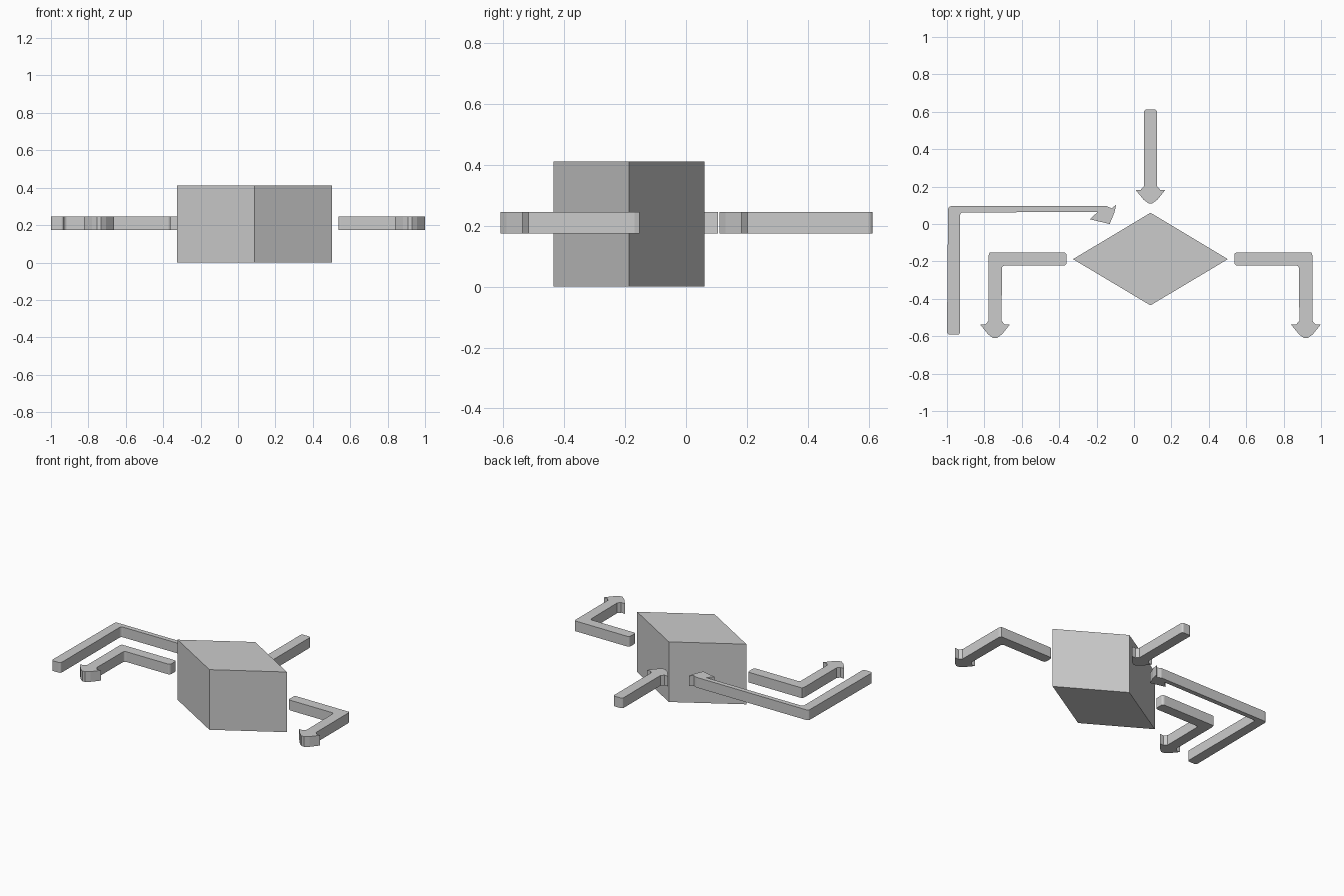
import bpy, bmesh

cube = bpy.data.objects.get("Cube")
if cube:
    bpy.data.objects.remove(cube, do_unlink=True)

grey = bpy.data.materials.new("plain_grey")
grey.use_nodes = True
colour = (0.6, 0.6, 0.6, 1)
grey.diffuse_color = colour
grey.node_tree.nodes["Principled BSDF"].inputs["Base Color"].default_value = colour

CENTRE = 0.088          # symmetry line of the block and its arrows
LOW, HIGH = 0.175, 0.245


def prism(name, outline, low, high, rounded=(), radius=0.015):
    """Extrude an outline upwards, rounding the corners listed by index."""
    bm = bmesh.new()
    base = [bm.verts.new((x, y, low)) for x, y in outline]
    face = bm.faces.new(base)
    top = bmesh.ops.extrude_face_region(bm, geom=[face])["geom"]
    bmesh.ops.translate(bm, vec=(0, 0, high - low),
                        verts=[v for v in top if isinstance(v, bmesh.types.BMVert)])
    corners = [e for i in rounded for e in base[i].link_edges
               if abs(e.verts[0].co.z - e.verts[1].co.z) > 0.01]
    if corners:
        bmesh.ops.bevel(bm, geom=corners, offset=radius, segments=3,
                        profile=0.5, affect='EDGES')
    bmesh.ops.recalc_face_normals(bm, faces=bm.faces)
    mesh = bpy.data.meshes.new(name)
    bm.to_mesh(mesh)
    bm.free()
    mesh.materials.append(grey)
    obj = bpy.data.objects.new(name, mesh)
    bpy.context.collection.objects.link(obj)
    return obj


def head(x, tip):
    """Downward arrow head, from the left shaft side to the right one."""
    half = [(-0.035, 0.092), (-0.052, 0.073), (-0.08, 0.073), (-0.037, 0.02), (-0.01, 0)]
    return ([(x + dx, tip + dy) for dx, dy in half]
            + [(x - dx, tip + dy) for dx, dy in reversed(half)])


# Diamond-shaped block
prism("diamond_block", [(-0.326, -0.188), (CENTRE, -0.435),
                        (0.502, -0.188), (CENTRE, 0.06)], 0, 0.412)

# Straight arrow behind the block
prism("back_arrow", [(CENTRE - 0.035, 0.613)] + head(CENTRE, 0.11)
      + [(CENTRE + 0.035, 0.613)], LOW, HIGH, (0, 11))

# Bent arrows on both sides, mirrored about the block
bent = ([(-0.36, -0.152), (-0.772, -0.152), (-0.778, -0.17)] + head(-0.743, -0.61)
        + [(-0.706, -0.222), (-0.36, -0.222)])
prism("right_bent_arrow", bent, LOW, HIGH, (0, 13, 14))
prism("left_bent_arrow", [(2 * CENTRE - x, y) for x, y in bent], LOW, HIGH, (0, 13, 14))

# Long return arrow, with a slanted head
prism("return_arrow", [(-1, -0.592), (-0.994, 0.095), (-0.145, 0.095), (-0.118, 0.083),
                       (-0.095, 0.105), (-0.105, 0.06), (-0.13, 0),
                       (-0.235, 0.025), (-0.195, 0.064), (-0.93, 0.062),
                       (-0.93, -0.592)], LOW, HIGH, (0, 1, 9, 10))
